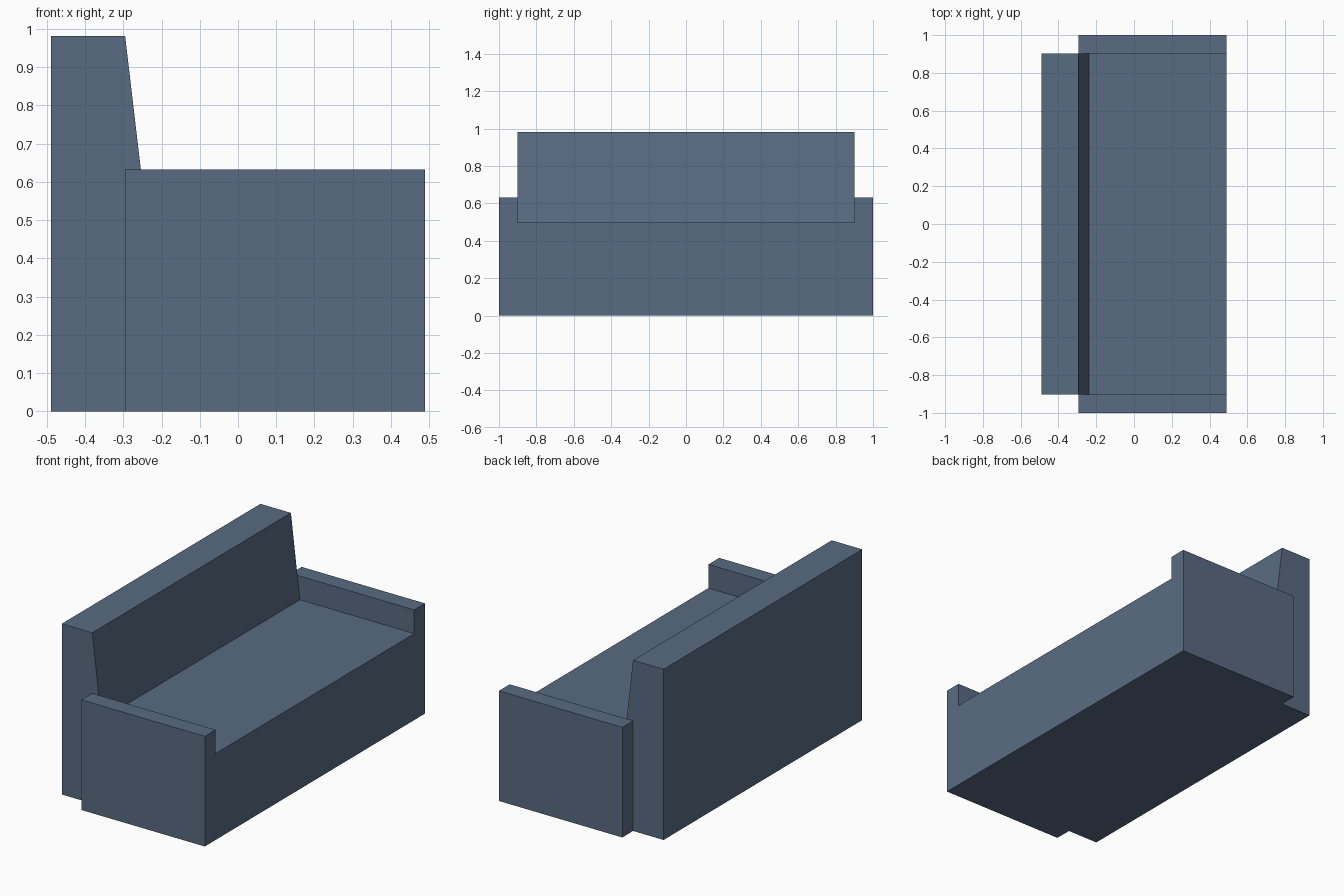
import bpy
import bmesh

if "Cube" in bpy.data.objects:
    bpy.data.objects.remove(bpy.data.objects["Cube"])

fabric = bpy.data.materials.new("slate_blue_fabric")
fabric.diffuse_color = (0.10, 0.148, 0.225, 1)
fabric.use_nodes = True
fabric.node_tree.nodes["Principled BSDF"].inputs["Base Color"].default_value = fabric.diffuse_color


def extrude_profile(name, profile, y0, y1):
    """Extrude an XZ profile along y into a closed solid."""
    bm = bmesh.new()
    face = bm.faces.new([bm.verts.new((x, y0, z)) for x, z in profile])
    ext = bmesh.ops.extrude_face_region(bm, geom=[face])
    verts = [v for v in ext["geom"] if isinstance(v, bmesh.types.BMVert)]
    bmesh.ops.translate(bm, verts=verts, vec=(0, y1 - y0, 0))
    # the extrude may keep or drop the start cap; make sure it is closed
    bmesh.ops.holes_fill(bm, edges=[e for e in bm.edges if e.is_boundary], sides=0)
    bmesh.ops.recalc_face_normals(bm, faces=bm.faces)
    mesh = bpy.data.meshes.new(name)
    bm.to_mesh(mesh)
    bm.free()
    mesh.materials.append(fabric)
    obj = bpy.data.objects.new(name, mesh)
    bpy.context.collection.objects.link(obj)
    return obj


BACK, FRONT, ARM_BACK = -0.489, 0.489, -0.295
SEAT, ARM_TOP, TOP = 0.497, 0.633, 0.981
INNER, OUTER = 0.902, 1.0

# Seat and sloping backrest in one side profile
extrude_profile("seat_and_backrest",
                [(BACK, 0), (FRONT, 0), (FRONT, SEAT), (-0.238, SEAT),
                 (ARM_BACK, TOP), (BACK, TOP)], -INNER, INNER)

# Armrests at both ends
arm = [(ARM_BACK, 0), (FRONT, 0), (FRONT, ARM_TOP), (ARM_BACK, ARM_TOP)]
extrude_profile("left_armrest", arm, -OUTER, -INNER)
extrude_profile("right_armrest", arm, INNER, OUTER)
